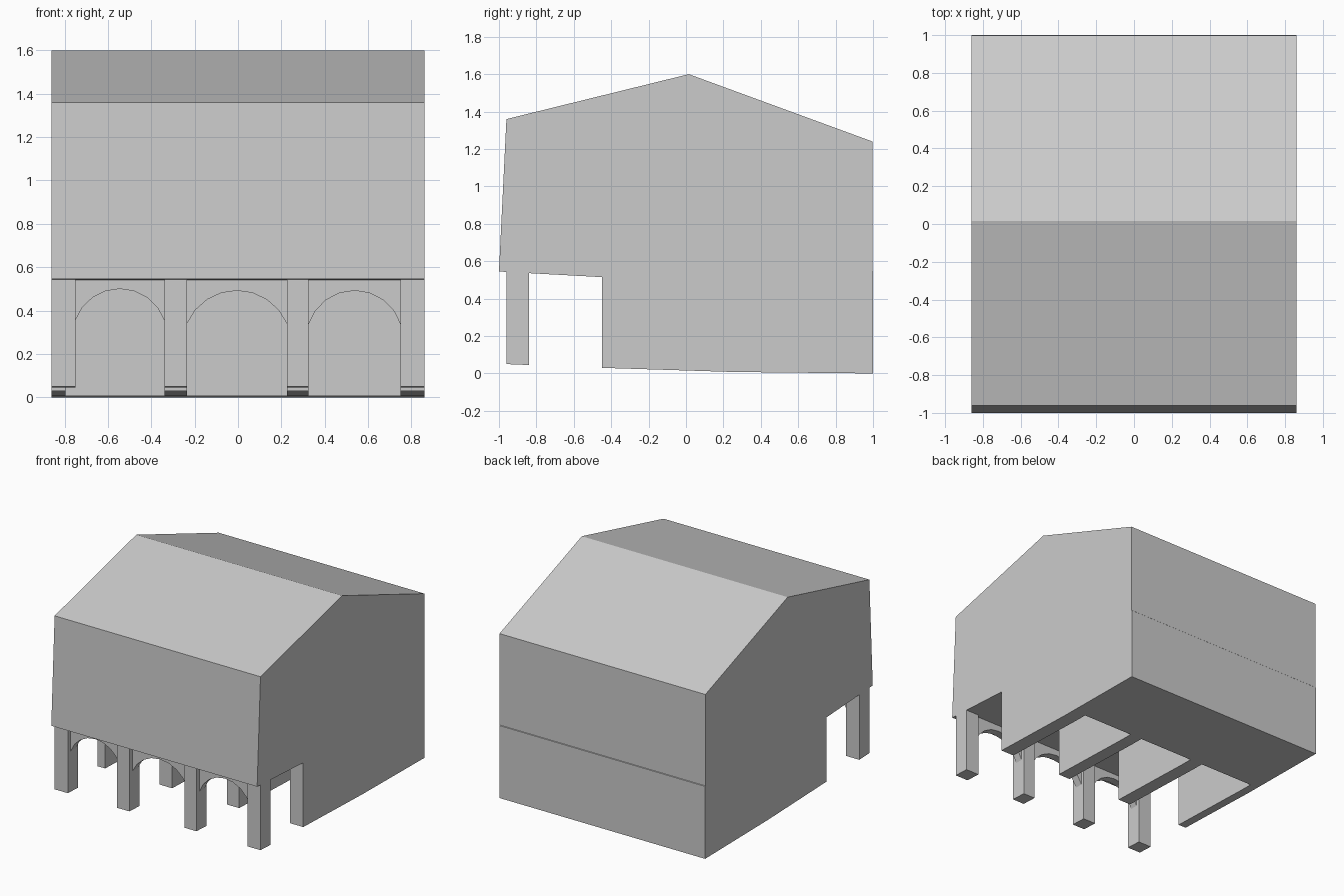
import bpy
import bmesh
from math import asin, sin, cos

cube = bpy.data.objects.get("Cube")
if cube:
    bpy.data.objects.remove(cube, do_unlink=True)

grey = bpy.data.materials.new("plain grey")
grey.use_nodes = True
colour = (0.6, 0.6, 0.6, 1)
grey.diffuse_color = colour
grey.node_tree.nodes["Principled BSDF"].inputs["Base Color"].default_value = colour

HALF = 0.86


def prism(name, points, place, start, end):
    """Extrude a flat outline between two depths; place maps (u, v, depth) to xyz."""
    bm = bmesh.new()
    face = bm.faces.new([bm.verts.new(place(u, v, start)) for u, v in points])
    moved = bmesh.ops.extrude_face_region(bm, geom=[face])["geom"]
    for vert in [g for g in moved if isinstance(g, bmesh.types.BMVert)]:
        vert.co += bm.verts[:][0].co * 0
        vert.co = place(*unplace(vert.co, place), end)
    bmesh.ops.recalc_face_normals(bm, faces=bm.faces[:])
    mesh = bpy.data.meshes.new(name)
    bm.to_mesh(mesh)
    bm.free()
    mesh.materials.append(grey)
    obj = bpy.data.objects.new(name, mesh)
    bpy.context.scene.collection.objects.link(obj)
    return obj


def across(u, v, d):
    return (d, u, v)


def facing(u, v, d):
    return (u, d, v)


def unplace(co, place):
    return (co.y, co.z) if place is across else (co.x, co.z)


# Building body: gabled side outline with a shallow ledge on the back wall
outline = [(-1, 0.545), (-0.96, 1.36), (0.015, 1.6), (0.997, 1.24), (0.997, 0.55),
           (1, 0.547), (1, 0), (0.25, 0.008), (-0.45, 0.03), (-0.45, 0.515)]
body = prism("building_body", outline, across, -HALF, HALF)

# Three open bays cut into the ground floor behind the arcade
bays = [(-0.795, -0.34), (-0.235, 0.225), (0.325, 0.75)]
cutters = []
for left, right in bays:
    box = [(-0.5, -0.1), (0.35, -0.1), (0.35, 0.515), (-0.5, 0.515)]
    cutter = prism("bay_cutter", box, across, left, right)
    cutter.hide_render = True
    cutters.append(cutter)
    cut = body.modifiers.new("bay", "BOOLEAN")
    cut.operation = "DIFFERENCE"
    cut.solver = "EXACT"
    cut.object = cutter
bpy.context.view_layer.update()
graph = bpy.context.evaluated_depsgraph_get()
cut_mesh = bpy.data.meshes.new_from_object(body.evaluated_get(graph))
body.modifiers.clear()
body.data = cut_mesh
for cutter in cutters:
    bpy.data.objects.remove(cutter, do_unlink=True)

# Front columns
columns = [(-HALF, -0.75), (-0.34, -0.235), (0.225, 0.325), (0.75, HALF)]
column_side = [(-0.96, 0.05), (-0.84, 0.045), (-0.84, 0.54), (-0.96, 0.545)]
for i, (left, right) in enumerate(columns):
    prism(f"column_{i + 1}", column_side, across, left, right)

# Thin arches set back between the columns
arches = [(0.355, 0.5), (0.34, 0.492), (0.335, 0.492)]
STEPS = 8
for i, (spring, crown) in enumerate(arches):
    left, right = columns[i][1], columns[i + 1][0]
    half, rise, mid = (right - left) / 2, crown - spring, (left + right) / 2
    radius = (half * half + rise * rise) / (2 * rise)
    sweep = asin(half / radius)
    curve = []
    for s in range(STEPS + 1):
        a = sweep * (2 * s / STEPS - 1)
        curve.append((mid + radius * sin(a), crown - radius + radius * cos(a)))
    prism(f"arch_{i + 1}", curve + [(right, 0.541), (left, 0.541)], facing, -0.925, -0.865)
